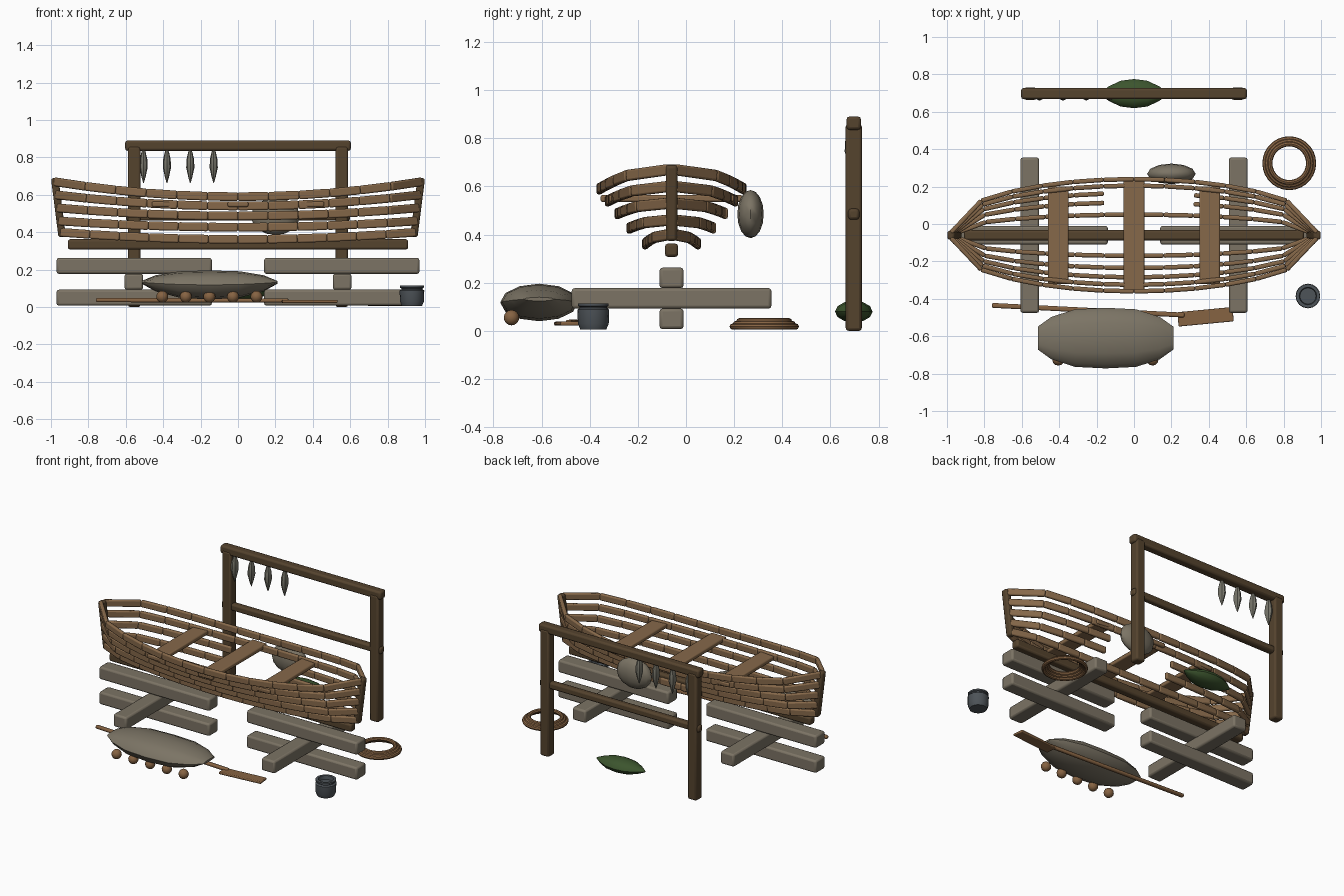
import bpy, bmesh, math
from mathutils import Vector, Matrix

if "Cube" in bpy.data.objects:
    bpy.data.objects.remove(bpy.data.objects["Cube"])


def material(name, r, g, b):
    m = bpy.data.materials.new(name)
    m.use_nodes = True
    m.diffuse_color = (r, g, b, 1)
    m.node_tree.nodes["Principled BSDF"].inputs["Base Color"].default_value = (r, g, b, 1)
    return m


plank_wood = material("plank wood", .24, .14, .068)
dark_wood = material("dark wood", .09, .056, .027)
grey_wood = material("weathered grey wood", .2, .172, .128)
hide = material("pale hide", .2, .175, .13)
fish_grey = material("dried fish grey", .19, .185, .15)
iron = material("dark iron", .075, .087, .098)
leaf = material("dark green", .045, .09, .027)
rope = material("rope and oar brown", .24, .125, .055)
KEEL_Y = -.06


def finish(bm, name, mat, bevel=0, angle=40):
    bmesh.ops.recalc_face_normals(bm, faces=bm.faces)
    me = bpy.data.meshes.new(name)
    bm.to_mesh(me)
    bm.free()
    me.materials.append(mat)
    ob = bpy.data.objects.new(name, me)
    bpy.context.collection.objects.link(ob)
    if bevel:
        mod = ob.modifiers.new("soft edges", "BEVEL")
        mod.width, mod.segments = bevel, 2
    bpy.ops.object.select_all(action="DESELECT")
    ob.select_set(True)
    bpy.context.view_layer.objects.active = ob
    bpy.ops.object.shade_smooth_by_angle(angle=math.radians(angle))
    return ob


def add_beam(bm, a, b, width, height):
    """Box running from a to b with its height kept upright."""
    a, b = Vector(a), Vector(b)
    d = b - a
    turn = d.to_track_quat("X", "Z").to_matrix().to_4x4()
    size = Matrix.Diagonal((d.length, width, height, 1))
    bmesh.ops.create_cube(bm, size=1, matrix=Matrix.Translation((a + b) / 2) @ turn @ size)


def beam(name, a, b, width, height, mat, bevel=.012):
    bm = bmesh.new()
    add_beam(bm, a, b, width, height)
    return finish(bm, name, mat, bevel)


def loft(name, center, size, profile, mat, axis="X", sides=12, rise=0):
    """Closed body of elliptical rings; profile rows are (position, side radius, up radius)."""
    bm = bmesh.new()
    rings = []
    for t, ry, rz in profile:
        ring = []
        for k in range(sides):
            a = math.tau * k / sides
            p = Vector((t * size[0], math.cos(a) * ry * size[1],
                        math.sin(a) * rz * size[2] + rise * t * t))
            if axis == "Z":
                p = Vector((p.z, p.y, p.x))
            ring.append(bm.verts.new(p + Vector(center)))
        rings.append(ring)
    for r, s in zip(rings, rings[1:]):
        for k in range(sides):
            n = (k + 1) % sides
            bm.faces.new((r[k], r[n], s[n], s[k]))
    for ring in (rings[0], rings[-1]):
        bm.faces.new(ring)
    return finish(bm, name, mat)


def ball(name, center, size, mat, u=12, v=8):
    bm = bmesh.new()
    bmesh.ops.create_uvsphere(bm, u_segments=u, v_segments=v, radius=1,
                              matrix=Matrix.Translation(center) @ Matrix.Diagonal((*size, 1)))
    return finish(bm, name, mat, angle=60)


def spin(name, center, profile, mat, steps=16, closed=False):
    """Turn a (radius, height) profile around the upright axis."""
    bm = bmesh.new()
    vs = [bm.verts.new((r, 0, z)) for r, z in profile]
    pairs = list(zip(vs, vs[1:])) + ([(vs[-1], vs[0])] if closed else [])
    edges = [bm.edges.new(p) for p in pairs]
    bmesh.ops.spin(bm, geom=vs + edges, cent=(0, 0, 0), axis=(0, 0, 1),
                   angle=math.tau, steps=steps)
    bmesh.ops.remove_doubles(bm, verts=bm.verts, dist=.0005)
    bmesh.ops.translate(bm, verts=bm.verts, vec=center)
    return finish(bm, name, mat)


# Hull strakes: five rows each side, short planks, with a hole in the back side
widths = (.11, .175, .225, .265, .3)
mid_z = (.362, .427, .487, .54, .59)
end_z = (.4, .46, .53, .6, .67)
SEGS = 6
for side, label in ((-1, "front"), (1, "back")):
    for i in range(5):
        length = .95 + .03 * i / 4

        def point(k):
            t = k / SEGS
            fall = max(0, math.cos(t * math.pi / 2)) ** .38
            return Vector((t * length, KEEL_Y + side * (.012 + (widths[i] - .012) * fall),
                           mid_z[i] + (end_z[i] - mid_z[i]) * t * t))

        bm = bmesh.new()
        for k in range(-SEGS, SEGS):
            if side > 0 and i in (1, 2) and -1 <= k < 2:
                continue
            add_beam(bm, point(k), point(k + 1), .024, .046)
        finish(bm, f"{label}_strake_{i + 1}", plank_wood, .008)

# Stems, keel and thwarts
for s, label in ((-1, "right"), (1, "left")):
    beam(f"{label}_stem", (s * .94, KEEL_Y, .375), (s * .98, KEEL_Y, .69), .048, .04, dark_wood)
beam("keel", (-.91, KEEL_Y, .335), (.91, KEEL_Y, .335), .055, .055, dark_wood)
for label, x, half in (("right", -.405, .26), ("middle", 0, .295), ("left", .405, .26)):
    beam(f"{label}_thwart", (x, KEEL_Y - half, .55), (x, KEEL_Y + half, .55),
         .11, .028, plank_wood, .007)

# Crib supports under the hull
for s, label in ((-1, "right"), (1, "left")):
    for z, level in ((.05, "lower"), (.22, "upper")):
        beam(f"{label}_{level}_sleeper", (s * .14, KEEL_Y, z), (s * .97, KEEL_Y, z),
             .1, .085, grey_wood)
    beam(f"{label}_cross_beam", (s * .557, -.475, .135), (s * .557, .355, .135),
         .1, .085, grey_wood)

# Drying rack
RACK_Y = .697
for s, label in ((-1, "right"), (1, "left")):
    bm = bmesh.new()
    bmesh.ops.create_cube(bm, size=1, matrix=Matrix.Translation((s * .555, RACK_Y, .43))
                          @ Matrix.Diagonal((.067, .067, .86, 1)))
    finish(bm, f"{label}_rack_post", dark_wood, .012)
beam("rack_top_bar", (-.603, RACK_Y, .863), (.603, RACK_Y, .863), .06, .055, dark_wood)
beam("rack_lower_bar", (-.6, RACK_Y, .485), (.6, RACK_Y, .485), .046, .046, dark_wood)

# Hanging fish
fish_profile = [(-1, .08, .08), (-.65, .5, .5), (-.1, 1, 1), (.4, .9, .9), (.8, .5, .5), (1, .2, .2)]
for n in range(4):
    loft(f"hanging_fish_{n + 1}", (-.505 + .125 * n, RACK_Y - .01, .755),
         (.092, .028, .022), fish_profile, fish_grey, axis="Z", sides=8)

# Green bundle below the rack
spindle = [(-1, .08, .08), (-.75, .5, .5), (-.4, .88, .88), (0, 1, 1),
           (.4, .88, .88), (.75, .5, .5), (1, .08, .08)]
loft("green_bundle", (0, RACK_Y, .08), (.18, .078, .045), spindle, leaf)

# Hide bulge over the hull hole
ball("hide_float", (.2, .268, .485), (.13, .055, .1), hide)

# Large stuffed hide with balls along its front
hide_profile = [(-1, .38, .1), (-.8, .7, .55), (-.45, .95, .9), (0, 1, 1),
                (.45, .95, .9), (.8, .7, .55), (1, .38, .1)]
loft("stuffed_hide", (-.152, -.61, .118), (.362, .162, .078), hide_profile, hide, rise=.014)
for n in range(5):
    ball(f"wooden_ball_{n + 1}", (-.405 + .126 * n, -.725, .055), (.032, .032, .032), rope)

# Oar
beam("oar_shaft", (-.76, -.435, .037), (.27, -.487, .035), .026, .022, rope, .008)
beam("oar_blade", (.235, -.51, .03), (.53, -.482, .03), .077, .016, rope, .005)

# Bucket
spin("bucket", (.93, -.385, 0),
     [(0, .006), (.054, .006), (.064, .03), (.066, .088), (.057, .095), (.057, .1), (.064, .104),
      (.064, .114), (.047, .114), (.043, .09), (0, .09)], iron)

# Rope coil
for n in range(3):
    ring = [(.131 - .014 * n + .013 * math.cos(a * math.tau / 8),
             .018 + .011 * n + .013 * math.sin(a * math.tau / 8)) for a in range(8)]
    spin(f"rope_loop_{n + 1}", (.83, .325, 0), ring, rope, steps=28, closed=True)
